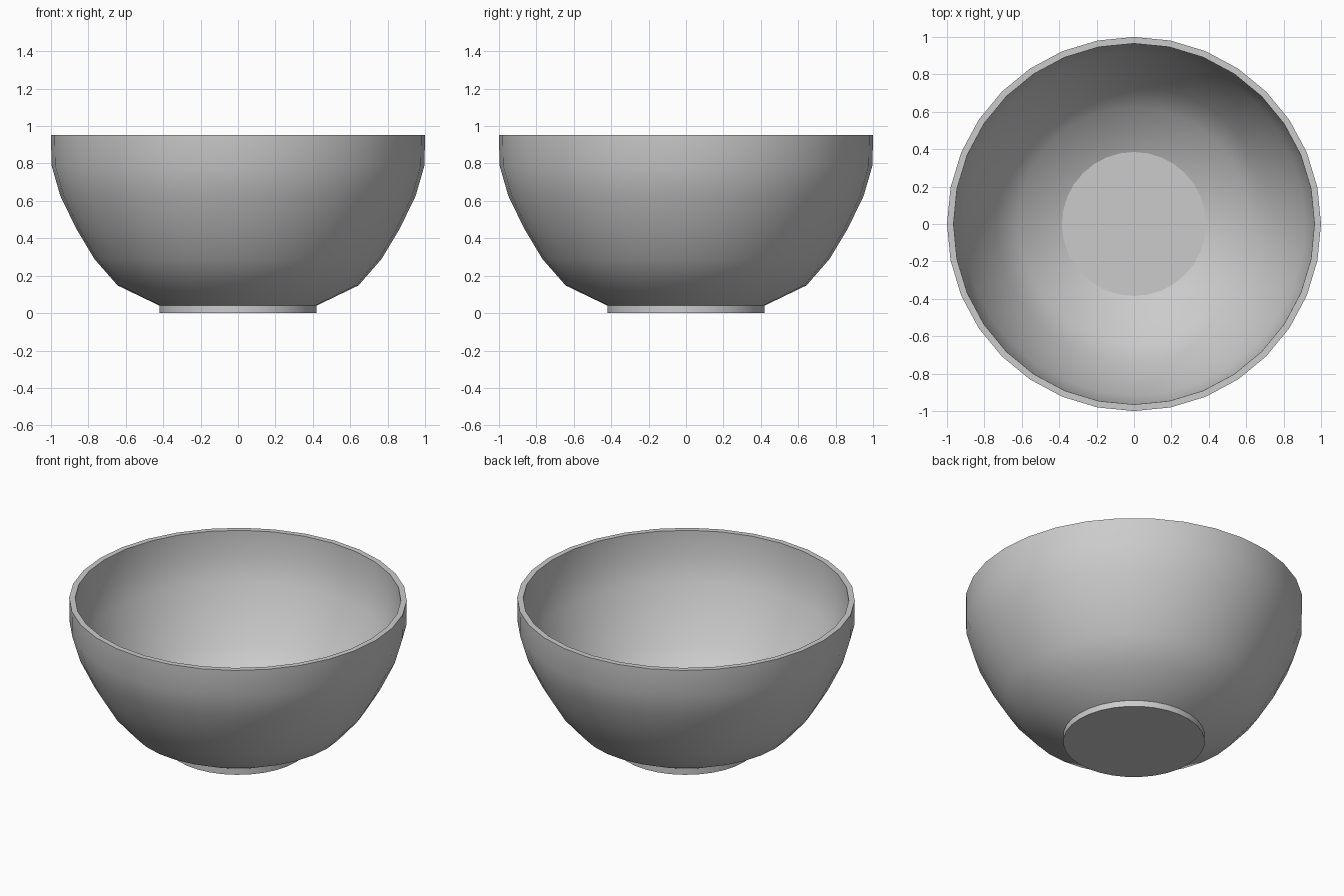
import bpy, bmesh
from math import sin, cos, pi, radians

if "Cube" in bpy.data.objects:
    bpy.data.objects.remove(bpy.data.objects["Cube"])

SIDES = 32

# Cross-section (radius, height): foot, outer wall, rim, inner wall, inner floor
PROFILE = [
    (0.42, 0.0), (0.42, 0.04), (0.644, 0.148), (0.768, 0.29), (0.864, 0.45),
    (0.95, 0.627), (0.997, 0.79), (1.0, 0.953),
    (0.965, 0.953), (0.962, 0.795), (0.917, 0.64), (0.833, 0.467),
    (0.739, 0.31), (0.623, 0.174), (0.385, 0.065),
]


def lathe(name, profile, sides):
    bm = bmesh.new()
    rings = [[bm.verts.new((r * cos(2 * pi * i / sides), r * sin(2 * pi * i / sides), z))
              for i in range(sides)] for r, z in profile]
    for a, b in zip(rings, rings[1:]):
        for i in range(sides):
            j = (i + 1) % sides
            bm.faces.new((a[i], a[j], b[j], b[i]))
    # Flat underside and inner floor
    bm.faces.new(rings[0][::-1])
    bm.faces.new(rings[-1])
    bmesh.ops.recalc_face_normals(bm, faces=bm.faces)
    # Smooth walls, sharp rim, foot and floor edges
    for f in bm.faces:
        f.smooth = len(f.verts) == 4
    for e in bm.edges:
        e.smooth = e.calc_face_angle() < radians(30)
    mesh = bpy.data.meshes.new(name)
    bm.to_mesh(mesh)
    bm.free()
    obj = bpy.data.objects.new(name, mesh)
    bpy.context.collection.objects.link(obj)
    return obj


# Footed bowl
lathe("bowl", PROFILE, SIDES)
